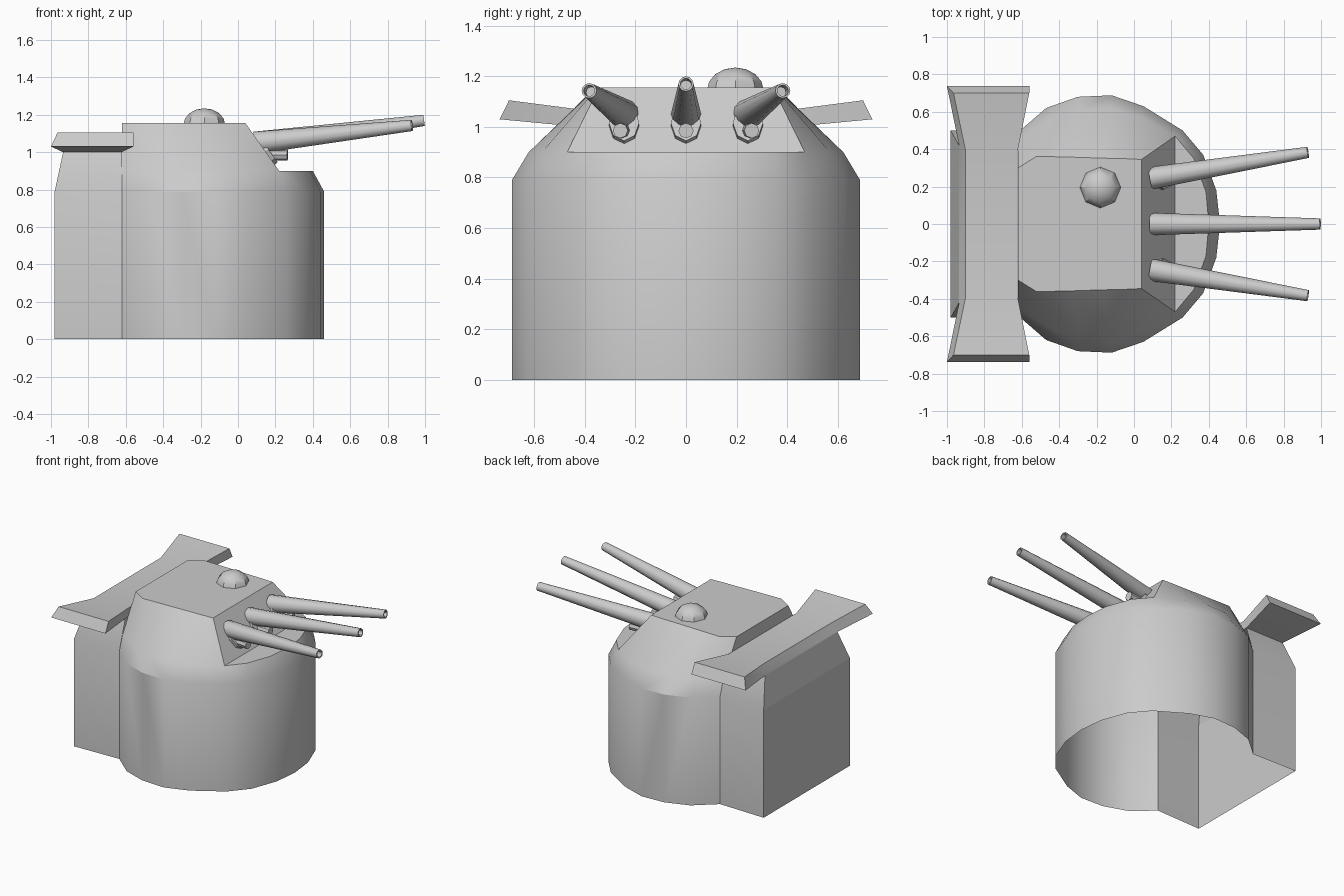
import bpy, bmesh, math
from mathutils import Vector, Matrix

cube = bpy.data.objects.get("Cube")
if cube:
    bpy.data.objects.remove(cube)

steel = bpy.data.materials.new("steel_grey")
steel.use_nodes = True
GREY = (0.6, 0.6, 0.6, 1)
steel.diffuse_color = GREY
steel.node_tree.nodes["Principled BSDF"].inputs["Base Color"].default_value = GREY


def finish(bm, name, recalc=True):
    if recalc:
        bmesh.ops.recalc_face_normals(bm, faces=bm.faces[:])
    mesh = bpy.data.meshes.new(name)
    bm.to_mesh(mesh)
    bm.free()
    mesh.materials.append(steel)
    ob = bpy.data.objects.new(name, mesh)
    bpy.context.collection.objects.link(ob)
    bpy.ops.object.select_all(action='DESELECT')
    ob.select_set(True)
    bpy.context.view_layer.objects.active = ob
    bpy.ops.object.shade_smooth_by_angle(angle=math.radians(30))
    return ob


def half_ring(bm, pts, z, side):
    return [bm.verts.new((x, y * side, z)) for x, y in pts]


def strip(bm, a, b):
    for i in range(len(a) - 1):
        bm.faces.new((a[i], a[i + 1], b[i + 1], b[i]))


# Half outlines, running from the front round to the rear
base = [(.46, 0), (.44, .18), (.37, .37), (.26, .5), (.05, .63), (-.12, .688),
        (-.3, .68), (-.47, .62), (-.62, .49)]
shoulder = [(.40, 0), (.385, .17), (.32, .35), (.22, .47), (.04, .57),
            (-.12, .622), (-.29, .612), (-.45, .555), (-.62, .45)]
roof = [(.04, .345), (-.06, .35), (-.17, .352), (-.32, .357), (-.52, .362), (-.62, .3)]
box = [(-.98, .5), (-.98, 0)]

# Turret body: open-bottomed wall, sloping shoulder, front ledge and roof
bm = bmesh.new()
halves = []
for s in (1, -1):
    foot = half_ring(bm, base + box, 0, s)
    rim = half_ring(bm, base + box, .79, s)
    mid = half_ring(bm, shoulder, .9, s)
    top = half_ring(bm, roof, 1.155, s)
    strip(bm, foot, rim)
    strip(bm, rim[:len(base)], mid)
    strip(bm, mid[3:], top)
    halves.append((rim, mid, top))
(rim_l, mid_l, top_l), (rim_r, mid_r, top_r) = halves
bm.faces.new(top_l + top_r[::-1])
bm.faces.new(mid_l[:4] + mid_r[3:0:-1])
bm.faces.new((top_l[0], mid_l[3], mid_r[3], top_r[0]))
bm.faces.new((top_l[-1], mid_l[-1], rim_l[8], rim_r[8], mid_r[-1], top_r[-1]))
# Tapered upper part of the rear box
crown = [bm.verts.new(p) for p in ((-.62, .42, 1.0), (-.935, .42, 1.0),
                                   (-.935, -.42, 1.0), (-.62, -.42, 1.0))]
strip(bm, [rim_l[8], rim_l[9], rim_r[9], rim_r[8]], crown)
bmesh.ops.remove_doubles(bm, verts=bm.verts[:], dist=0.0005)
finish(bm, "turret_body")

# Rear rangefinder housing with flared, raised wings
bm = bmesh.new()


def section(s, y_top, y_bot, rear_top, rear_bot, front, z_top, z_bot):
    return [bm.verts.new(p) for p in (
        (rear_top, s * y_top, z_top), (front, s * y_top, z_top),
        (front, s * y_bot, z_bot), (rear_bot, s * y_bot, z_bot))]


sections = []
for s in (-1, 1):
    tip = section(s, .70, .737, -.965, -1.0, -.56, 1.105, 1.03)
    waist = section(s, .39, .42, -.90, -.935, -.622, 1.065, 1.0)
    sections += [tip, waist] if s < 0 else [waist, tip]
for a, b in zip(sections, sections[1:]):
    strip(bm, a + a[:1], b + b[:1])
bm.faces.new(sections[0])
bm.faces.new(sections[-1])
finish(bm, "rear_housing")

# Commander's cupola
bm = bmesh.new()
bmesh.ops.create_uvsphere(bm, u_segments=8, v_segments=8, radius=.112)
bmesh.ops.bisect_plane(bm, geom=bm.verts[:] + bm.edges[:] + bm.faces[:],
                       plane_co=(0, 0, 0), plane_no=(0, 0, 1), clear_inner=True)
bmesh.ops.transform(bm, verts=bm.verts[:],
                    matrix=Matrix.Translation((-.18, .195, 1.145)) @ Matrix.Diagonal((1, 1, .8, 1)))
finish(bm, "cupola")


def tube(name, start, end, r1, r2, sides=12, stretch=1.0, bore=0.0):
    """Tapered cylinder between two points, optionally bored at its far end."""
    start, end = Vector(start), Vector(end)
    axis = end - start
    bm = bmesh.new()
    bmesh.ops.create_cone(bm, cap_ends=True, segments=sides, radius1=r1,
                          radius2=r2, depth=axis.length)
    bm.normal_update()
    if bore:
        cap = max(bm.faces, key=lambda f: f.calc_center_median().z)
        bmesh.ops.inset_region(bm, faces=[cap], thickness=bore)
        hole = bmesh.ops.extrude_discrete_faces(bm, faces=[cap])["faces"]
        bmesh.ops.translate(bm, verts=hole[0].verts[:], vec=(0, 0, -.06))
    turn = axis.to_track_quat('Z', 'Y').to_matrix().to_4x4()
    bmesh.ops.transform(bm, verts=bm.verts[:], matrix=Matrix.Translation((start + end) / 2)
                        @ turn @ Matrix.Diagonal((1, stretch, 1, 1)))
    finish(bm, name)


# Three guns, each with a slotted mantlet and a short stub below
slope = Vector((.255, 0, .18)).normalized()
for label, s in (("left", 1), ("centre", 0), ("right", -1)):
    y = .245 * s
    muzzle = (.93, .383 * s, 1.143) if s else (.995, 0, 1.17)
    tube(label + "_gun_barrel", (.09, y, 1.05), muzzle, .06, .03, bore=.008)
    slot = Vector((.146, y, 1.005))
    tube(label + "_mantlet", slot - slope * .03, slot + slope * .02, .06, .06,
         sides=8, stretch=1.45)
    tube(label + "_stub", (.1, y, .985), (.265, y * 1.06, .985), .03, .03, sides=8)
